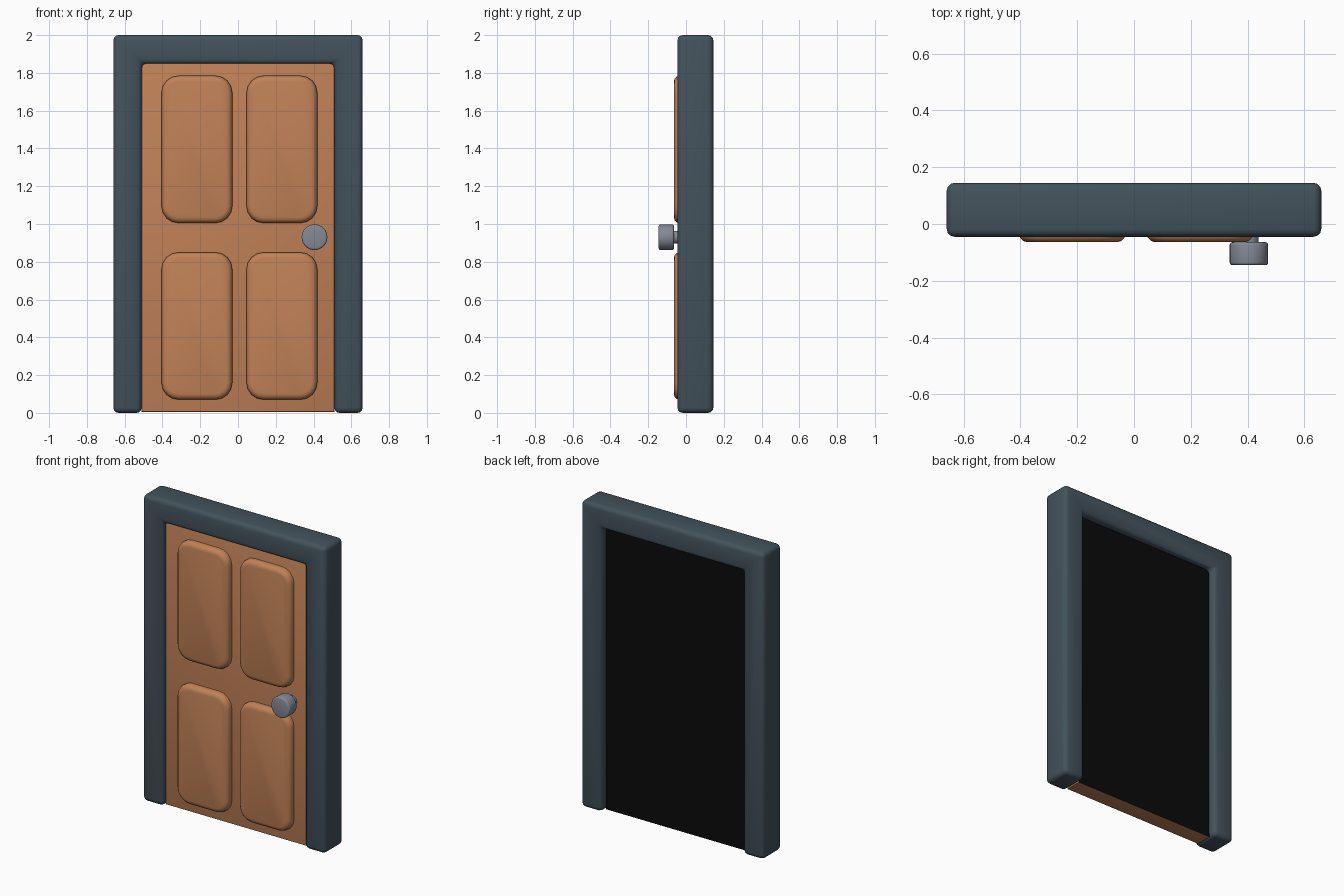
import bpy, bmesh, math
from mathutils import Vector

if "Cube" in bpy.data.objects:
    bpy.data.objects.remove(bpy.data.objects["Cube"])


def material(name, rgb):
    m = bpy.data.materials.new(name)
    m.diffuse_color = (*rgb, 1)
    m.use_nodes = True
    m.node_tree.nodes["Principled BSDF"].inputs["Base Color"].default_value = m.diffuse_color
    return m


WOOD = material("orange wood", (0.53, 0.22, 0.095))
SLATE = material("dark slate", (0.055, 0.085, 0.105))
METAL = material("grey metal", (0.23, 0.25, 0.30))
BLACK = material("black", (0.003, 0.003, 0.003))


def prism(name, pts, y0, y1, mat, bevel=0.0, segments=3, edge_rule=None, angle=40):
    """Extrude an x-z outline from y0 (front) to y1 (back), rounding chosen edges."""
    bm = bmesh.new()
    face = bm.faces.new([bm.verts.new((x, y0, z)) for x, z in pts])
    ext = bmesh.ops.extrude_face_region(bm, geom=[face])
    moved = [v for v in ext["geom"] if isinstance(v, bmesh.types.BMVert)]
    bmesh.ops.translate(bm, verts=moved, vec=Vector((0, y1 - y0, 0)))
    bmesh.ops.recalc_face_normals(bm, faces=bm.faces)
    if bevel:
        edges = [e for e in bm.edges if edge_rule is None or edge_rule(e)]
        bmesh.ops.bevel(bm, geom=edges, offset=bevel, segments=segments,
                        profile=0.5, affect='EDGES', clamp_overlap=True)
    me = bpy.data.meshes.new(name)
    bm.to_mesh(me)
    bm.free()
    me.materials.append(mat)
    ob = bpy.data.objects.new(name, me)
    bpy.context.collection.objects.link(ob)
    bpy.ops.object.select_all(action='DESELECT')
    ob.select_set(True)
    bpy.context.view_layer.objects.active = ob
    bpy.ops.object.shade_smooth_by_angle(angle=math.radians(angle))
    return ob


def front_edges(y):
    return lambda e: all(abs(v.co.y - y) < 1e-5 for v in e.verts)


def circle(cx, cz, r, n=32):
    return [(cx + r * math.cos(2 * math.pi * i / n),
             cz + r * math.sin(2 * math.pi * i / n)) for i in range(n)]


def rounded_rect(x0, x1, z0, z1, r, n=4):
    pts = []
    corners = [(x1 - r, z1 - r), (x0 + r, z1 - r), (x0 + r, z0 + r), (x1 - r, z0 + r)]
    for k, (cx, cz) in enumerate(corners):
        for i in range(n + 1):
            a = math.pi / 2 * (k + i / n)
            pts.append((cx + r * math.cos(a), cz + r * math.sin(a)))
    return pts


# Door frame: two posts and a lintel in one rounded piece
prism("door_frame",
      [(-0.66, 0), (-0.51, 0), (-0.51, 1.85), (0.51, 1.85),
       (0.51, 0), (0.66, 0), (0.66, 2), (-0.66, 2)],
      -0.045, 0.145, SLATE, bevel=0.028)

# Door leaf with a softened front edge, and its black back face
leaf = prism("door_leaf", [(-0.512, 0.004), (0.512, 0.004), (0.512, 1.853), (-0.512, 1.853)],
             -0.02, 0.095, WOOD, bevel=0.012, segments=2, edge_rule=front_edges(-0.02))
leaf.data.materials.append(BLACK)
for p in leaf.data.polygons:
    if p.normal.y > 0.9:
        p.material_index = 1

# Four raised panels
for side, x0, x1 in (("left", -0.405, -0.03), ("right", 0.045, 0.42)):
    for level, z0, z1 in (("lower", 0.07, 0.85), ("upper", 1.005, 1.785)):
        prism(f"{level}_{side}_panel", rounded_rect(x0, x1, z0, z1, 0.09),
              -0.064, 0.0, WOOD, bevel=0.03, edge_rule=front_edges(-0.064), angle=80)

# Door knob and its neck
prism("knob_neck", circle(0.405, 0.93, 0.034), -0.075, -0.01, METAL)
prism("knob", circle(0.405, 0.93, 0.068), -0.145, -0.064, METAL, bevel=0.01,
      edge_rule=lambda e: abs(e.verts[0].co.y - e.verts[1].co.y) < 1e-5)
